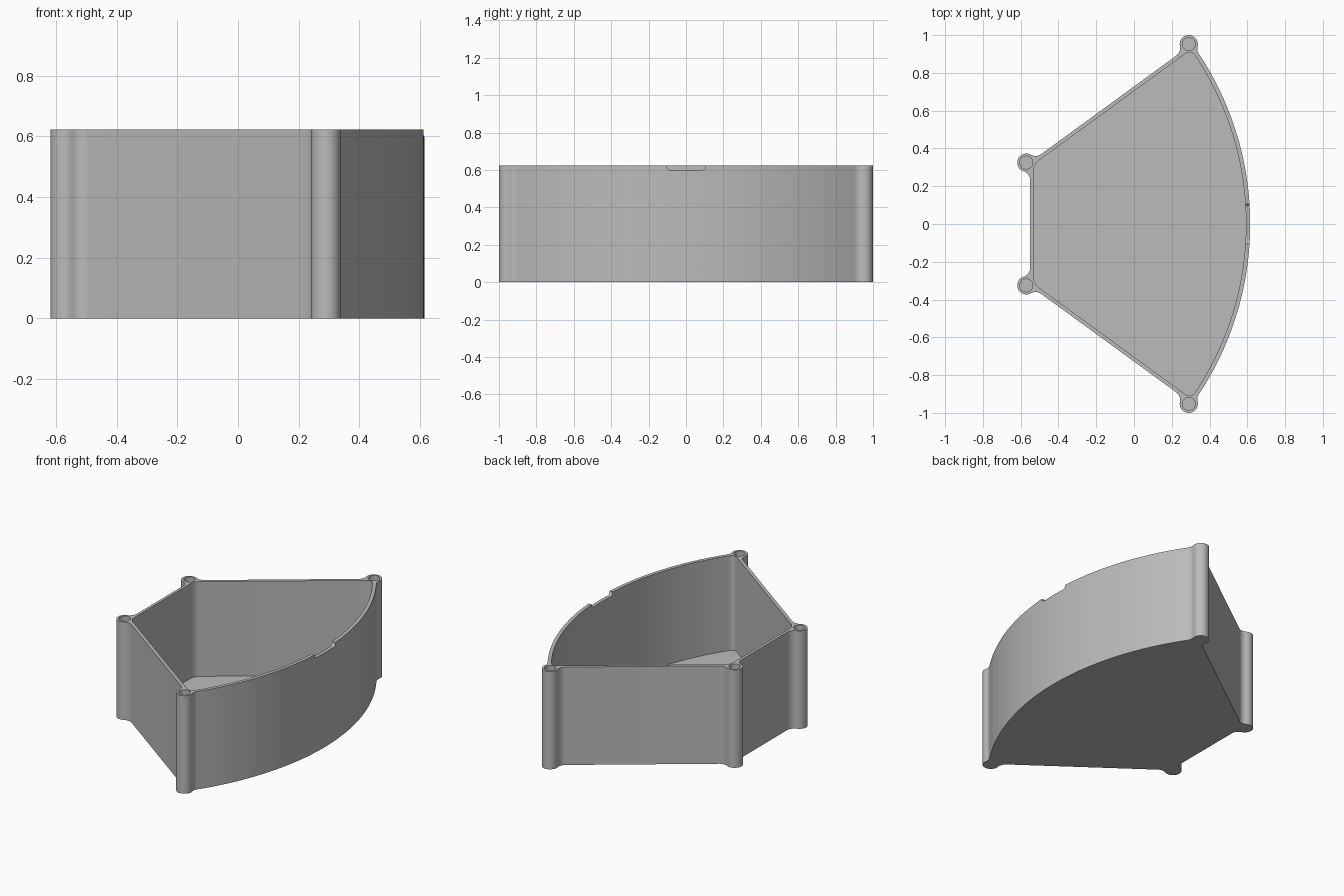
import bpy
import bmesh
from math import sin, cos, radians, hypot, atan2, sqrt, pi, tau
from mathutils import Vector

if "Cube" in bpy.data.objects:
    bpy.data.objects.remove(bpy.data.objects["Cube"], do_unlink=True)

HEIGHT, FLOOR, NOTCH_Z = 0.623, 0.02, 0.6
APEX = Vector((-1.017, 0))            # centre of the curved wall
R_OUT, R_IN = 1.632, 1.61
LEFT_OUT, LEFT_IN = -0.55, -0.532
POST_R, HOLE_R, FILLET = 0.048, 0.034, 0.05
HOLE_DEPTH = 0.05
FAR, NEAR = Vector((0.29, 0.952)), Vector((-0.57, 0.325))
ALONG = (FAR - NEAR).normalized()     # direction of the slanted wall
NORMAL = Vector((-ALONG.y, ALONG.x))  # outward from the slanted wall
OUT_OFF, IN_OFF = -0.01, -0.03        # slanted wall faces, from the post line

grey = bpy.data.materials.new("grey plastic")
grey.use_nodes = True
colour = (0.5, 0.5, 0.5, 1)
grey.diffuse_color = colour
grey.node_tree.nodes["Principled BSDF"].inputs["Base Color"].default_value = colour


def arc(centre, radius, start, end, steps):
    """Points along an arc given by two angles."""
    angles = [start + (end - start) * i / steps for i in range(steps + 1)]
    return [centre + radius * Vector((cos(a), sin(a))) for a in angles]


def short_arc(centre, start, end, steps=8):
    """Shorter arc about a centre between two points."""
    u, v = start - centre, end - centre
    a = atan2(u.y, u.x)
    turn = (atan2(v.y, v.x) - a + pi) % tau - pi
    return arc(centre, u.length, a, a + turn, steps)


def mirrored(half):
    """Close a half outline across the x axis."""
    lower = [Vector((p.x, -p.y)) for p in reversed(half) if p.y > 1e-6]
    return half + lower


def prism(name, points, direction):
    """Extrude a closed 3D polygon into a solid."""
    bm = bmesh.new()
    face = bm.faces.new([bm.verts.new(p) for p in points])
    ext = bmesh.ops.extrude_face_region(bm, geom=[face])
    verts = [g for g in ext["geom"] if isinstance(g, bmesh.types.BMVert)]
    bmesh.ops.translate(bm, verts=verts, vec=direction)
    bmesh.ops.recalc_face_normals(bm, faces=bm.faces)
    mesh = bpy.data.meshes.new(name)
    bm.to_mesh(mesh)
    bm.free()
    mesh.materials.append(grey)
    obj = bpy.data.objects.new(name, mesh)
    bpy.context.collection.objects.link(obj)
    return obj


def upright(name, outline, bottom, top):
    return prism(name, [(p.x, p.y, bottom) for p in outline], (0, 0, top - bottom))


def cut(target, cutter):
    """Subtract the cutter and remove it."""
    mod = target.modifiers.new("cut", "BOOLEAN")
    mod.operation, mod.solver, mod.object = "DIFFERENCE", "EXACT", cutter
    bpy.context.view_layer.objects.active = target
    bpy.ops.object.modifier_apply(modifier=mod.name)
    bpy.data.objects.remove(cutter, do_unlink=True)


# Centres of the concave fillets beside the posts
reach = POST_R + FILLET
gap = OUT_OFF + FILLET
slide = sqrt(reach ** 2 - gap ** 2)
slant_far = FAR - ALONG * slide + NORMAL * gap
slant_near = NEAR + ALONG * slide + NORMAL * gap
left_x = LEFT_OUT - FILLET
left_fillet = Vector((left_x, NEAR.y - sqrt(reach ** 2 - (left_x - NEAR.x) ** 2)))
to_far = FAR - APEX
d, big = to_far.length, R_OUT + FILLET
lean = (d * d + big * big - reach ** 2) / (2 * d)
side = Vector((to_far.y, -to_far.x)) / d
arc_fillet = APEX + to_far / d * lean + side * sqrt(big * big - lean * lean)


def post_touch(post, fillet):
    return post + (fillet - post).normalized() * POST_R


def post_arc(post, first, last):
    """Outer side of a post, counter-clockwise between two fillets."""
    u, v = first - post, last - post
    a, b = atan2(u.y, u.x), atan2(v.y, v.x)
    return arc(post, POST_R, a, a + (b - a) % tau, 28)[1:-1]


# Outer outline
rim = arc_fillet - APEX
half = arc(APEX, R_OUT, 0, atan2(rim.y, rim.x), 32)
half += short_arc(arc_fillet, half[-1], post_touch(FAR, arc_fillet))[1:]
half += post_arc(FAR, arc_fillet, slant_far)
half += short_arc(slant_far, post_touch(FAR, slant_far), slant_far - NORMAL * FILLET)
half += short_arc(slant_near, slant_near - NORMAL * FILLET, post_touch(NEAR, slant_near))
half += post_arc(NEAR, slant_near, left_fillet)
half += short_arc(left_fillet, post_touch(NEAR, left_fillet),
                  left_fillet + Vector((FILLET, 0)))
tray = upright("tray", mirrored(half), 0, HEIGHT)

# Cavity with rounded corners
tip_r, corner_r = 0.035, 0.07
level = (NEAR - APEX).dot(NORMAL) + IN_OFF
h = level - tip_r
tip = APEX + NORMAL * h + ALONG * sqrt((R_IN - tip_r) ** 2 - h * h)
spoke = (tip - APEX).normalized()
corner_x = LEFT_IN + corner_r
shift = (level - corner_r - (corner_x - APEX.x) * NORMAL.x) / NORMAL.y
corner = Vector((corner_x, shift))
inner = arc(APEX, R_IN, 0, atan2(spoke.y, spoke.x), 32)
inner += short_arc(tip, tip + spoke * tip_r, tip + NORMAL * tip_r)[1:]
inner += short_arc(corner, corner + NORMAL * corner_r, corner - Vector((corner_r, 0)))
cut(tray, upright("cavity", mirrored(inner), FLOOR, HEIGHT + 0.1))

# Blind holes in the post tops
for post in (FAR, NEAR):
    for sign in (1, -1):
        ring = arc(Vector((post.x, post.y * sign)), HOLE_R, 0, tau, 32)[:-1]
        cut(tray, upright("post_hole", ring, HEIGHT - HOLE_DEPTH, HEIGHT + 0.1))

# Shallow notch in the curved rim
width, bend = 0.105, 0.02
right = arc(Vector((width - bend, NOTCH_Z + bend)), bend, -pi / 2, 0, 6)
right.append(Vector((width, HEIGHT + 0.1)))
notch = right + [Vector((-p.x, p.y)) for p in reversed(right)]
cut(tray, prism("notch", [(0.5, p.x, p.y) for p in notch], (0.3, 0, 0)))

# Smooth curves, crisp edges
bpy.ops.object.select_all(action="DESELECT")
tray.select_set(True)
bpy.context.view_layer.objects.active = tray
bpy.ops.object.shade_smooth_by_angle(angle=radians(30))
